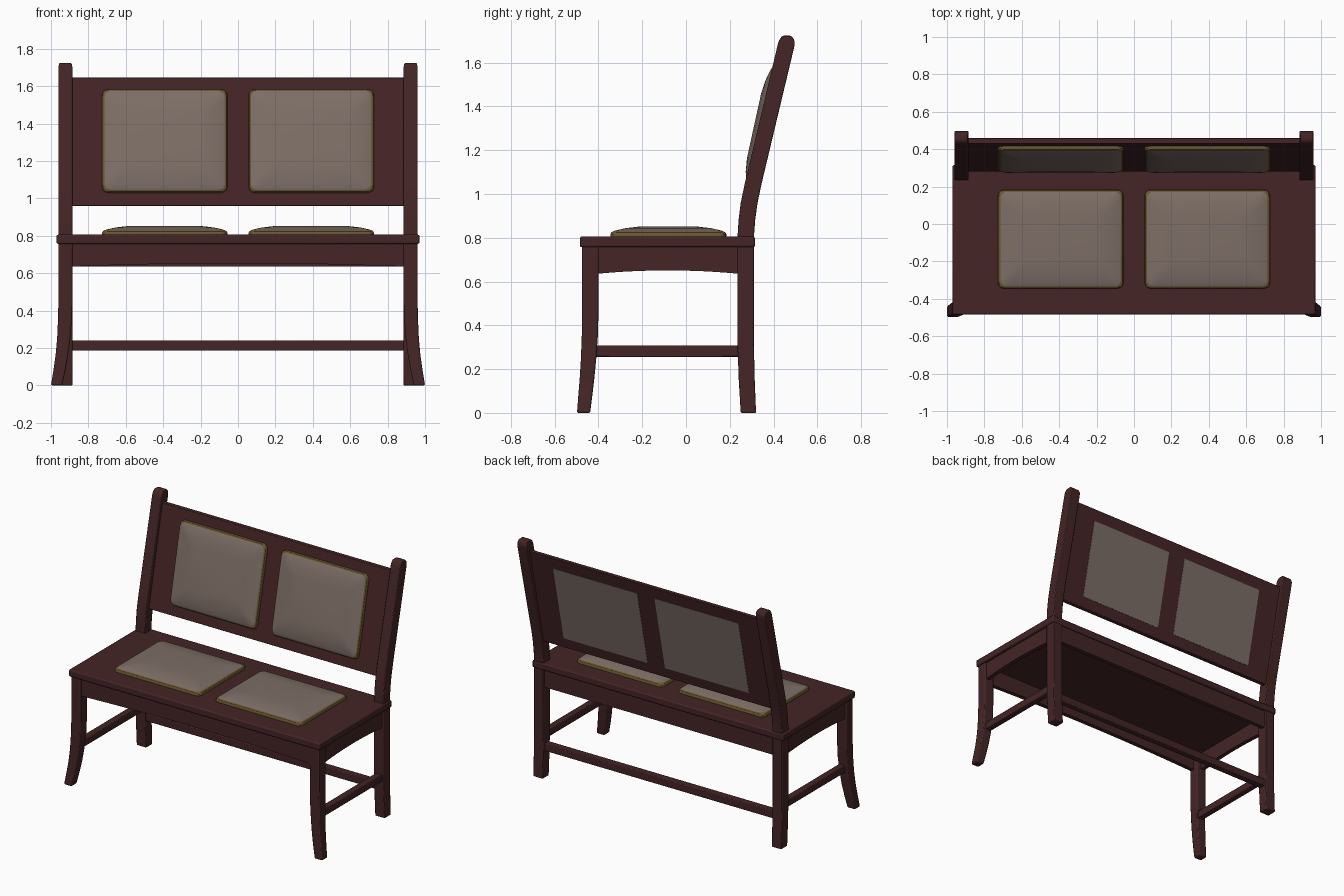
import bpy, bmesh, math
from mathutils import Matrix

if "Cube" in bpy.data.objects:
    bpy.data.objects.remove(bpy.data.objects["Cube"])


def material(name, rgb):
    m = bpy.data.materials.new(name)
    m.diffuse_color = (*rgb, 1.0)
    m.use_nodes = True
    m.node_tree.nodes["Principled BSDF"].inputs["Base Color"].default_value = m.diffuse_color
    return m


WOOD = material("dark red wood", (0.058, 0.018, 0.019))
FABRIC = material("grey brown fabric", (0.205, 0.156, 0.133))
PIPING = material("olive piping", (0.141, 0.095, 0.030))


def finish(name, bm, mats, bevel=0.0, matrix=None):
    bmesh.ops.recalc_face_normals(bm, faces=bm.faces)
    me = bpy.data.meshes.new(name)
    bm.to_mesh(me)
    bm.free()
    ob = bpy.data.objects.new(name, me)
    bpy.context.collection.objects.link(ob)
    for m in mats:
        me.materials.append(m)
    if matrix:
        ob.matrix_world = matrix
    bpy.ops.object.select_all(action='DESELECT')
    ob.select_set(True)
    bpy.context.view_layer.objects.active = ob
    bpy.ops.object.shade_smooth_by_angle(angle=math.radians(30))
    if bevel:
        b = ob.modifiers.new("soft edges", 'BEVEL')
        b.width, b.segments, b.limit_method = bevel, 2, 'ANGLE'
        b.angle_limit = math.radians(40)
    return ob


def skin(bm, rings):
    """Join equal-sized closed rings and cap both ends; returns side faces per band."""
    rings = [[bm.verts.new(p) for p in r] for r in rings]
    n = len(rings[0])
    bands = [[bm.faces.new((a[i], a[(i + 1) % n], b[(i + 1) % n], b[i])) for i in range(n)]
             for a, b in zip(rings, rings[1:])]
    bm.faces.new(rings[0])
    bm.faces.new(rings[-1])
    return bands


def post(name, sections, bevel=0.007):
    """Square post through horizontal sections (x0, x1, y0, y1, z)."""
    bm = bmesh.new()
    skin(bm, [[(x0, y0, z), (x1, y0, z), (x1, y1, z), (x0, y1, z)]
              for x0, x1, y0, y1, z in sections])
    return finish(name, bm, [WOOD], bevel)


def box(name, x0, x1, y0, y1, z0, z1, bevel=0.005, mat=WOOD, matrix=None):
    bm = bmesh.new()
    skin(bm, [[(x0, y0, z), (x1, y0, z), (x1, y1, z), (x0, y1, z)] for z in (z0, z1)])
    return finish(name, bm, [mat], bevel, matrix)


def apron(name, half, thick, arch, matrix):
    """Rail along local x with an arched lower edge."""
    n = 16
    pts = [(-half, 0.77), (half, 0.77)]
    for i in range(n + 1):
        t = 1 - 2 * i / n
        pts.append((half * t, 0.635 + arch * (1 - t * t)))
    bm = bmesh.new()
    skin(bm, [[(x, y, z) for x, z in pts] for y in (-thick / 2, thick / 2)])
    return finish(name, bm, [WOOD], 0, matrix)


def rounded_rect(w, d, r, z, steps=5):
    pts = []
    for k, (sx, sy) in enumerate(((1, 1), (-1, 1), (-1, -1), (1, -1))):
        for i in range(steps + 1):
            a = math.pi / 2 * (k + i / steps)
            pts.append((sx * (w / 2 - r) + r * math.cos(a),
                        sy * (d / 2 - r) + r * math.sin(a), z))
    return pts


def cushion(name, w, d, matrix):
    """Pillow pad with an olive edge band and a domed fabric top."""
    profile = [(0, -0.004), (0, 0.010), (0.004, 0.018), (0.012, 0.023),
               (0.022, 0.027), (0.07, 0.038), (0.13, 0.045)]
    bm = bmesh.new()
    bands = skin(bm, [rounded_rect(w - 2 * i, d - 2 * i, 0.035, h) for i, h in profile])
    for band in bands[:3]:
        for f in band:
            f.material_index = 1
    return finish(name, bm, [FABRIC, PIPING], 0, matrix)


# seat board
box("seat", -0.97, 0.97, -0.485, 0.315, 0.757, 0.806, 0.008)

for s, side in ((-1, "left"), (1, "right")):
    # front legs, flaring outward at the foot
    post(f"front_leg_{side}", [
        (s * cx - w / 2, s * cx + w / 2, cy - w / 2, cy + w / 2, z) for cx, cy, w, z in (
            (0.970, -0.468, 0.060, 0), (0.955, -0.460, 0.064, 0.08),
            (0.942, -0.452, 0.067, 0.16), (0.932, -0.445, 0.070, 0.25),
            (0.925, -0.439, 0.074, 0.36), (0.9225, -0.4375, 0.075, 0.47),
            (0.9225, -0.4375, 0.075, 0.77))])
    # rear legs running up into the raked back posts, round on top
    post(f"back_post_{side}", [
        (s * 0.9225 - w / 2, s * 0.9225 + w / 2, y0, y1, z) for y0, y1, w, z in (
            (0.250, 0.320, 0.075, 0), (0.241, 0.314, 0.075, 0.15),
            (0.235, 0.310, 0.075, 0.32), (0.235, 0.310, 0.075, 0.80),
            (0.240, 0.316, 0.075, 0.88), (0.250, 0.327, 0.075, 0.96),
            (0.269, 0.346, 0.075, 1.05), (0.416, 0.494, 0.075, 1.67),
            (0.421, 0.497, 0.075, 1.69), (0.427, 0.494, 0.073, 1.705),
            (0.436, 0.485, 0.069, 1.718), (0.449, 0.470, 0.060, 1.725))], 0.005)
    # side rails
    apron(f"side_apron_{side}", 0.33, 0.03, 0.016,
          Matrix.Translation((s * 0.935, -0.083, 0)) @ Matrix.Rotation(math.pi / 2, 4, 'Z'))
    box(f"side_stretcher_{side}", s * 0.9225 - 0.022, s * 0.9225 + 0.022,
        -0.42, 0.26, 0.256, 0.308)

# front and back rails, rear stretcher
apron("front_apron", 0.90, 0.03, 0.018, Matrix.Translation((0, -0.452, 0)))
apron("back_apron", 0.90, 0.03, 0.0, Matrix.Translation((0, 0.285, 0)))
box("back_stretcher", -0.90, 0.90, 0.25, 0.295, 0.186, 0.240)

# sloping back panel
post("back_panel", [(-0.90, 0.90, 0.28, 0.31, 0.96), (-0.90, 0.90, 0.43, 0.46, 1.645)], 0.003)

# cushions on seat and back, with fabric plates on the rear of the panel
tilt = math.atan(0.15 / 0.685)
lean = Matrix.Rotation(math.pi / 2 - tilt, 4, 'X')
for s, side in ((-1, "left"), (1, "right")):
    x = s * 0.392
    cushion(f"seat_cushion_{side}", 0.67, 0.53, Matrix.Translation((x, -0.081, 0.806)))
    on_back = Matrix.Translation((x, 0.3555, 1.305)) @ lean
    cushion(f"back_cushion_{side}", 0.67, 0.565, on_back)
    box(f"rear_fabric_{side}", -0.325, 0.325, -0.272, 0.272, -0.0315, -0.026, 0,
        FABRIC, on_back)
